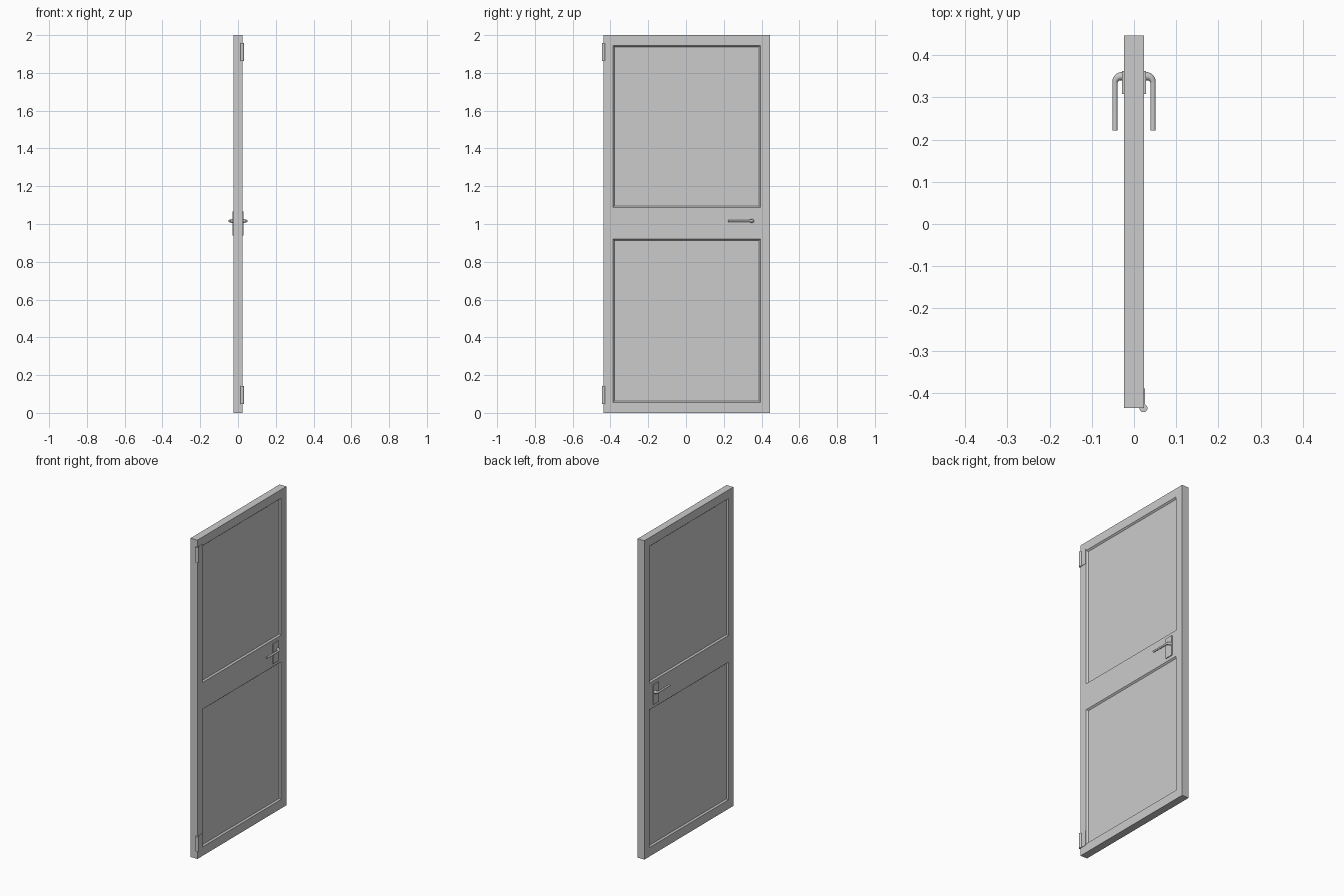
import bpy, bmesh, math
from mathutils import Vector

if "Cube" in bpy.data.objects:
    bpy.data.objects.remove(bpy.data.objects["Cube"])


def finish(bm, name):
    bmesh.ops.recalc_face_normals(bm, faces=bm.faces)
    me = bpy.data.meshes.new(name)
    bm.to_mesh(me)
    bm.free()
    ob = bpy.data.objects.new(name, me)
    bpy.context.collection.objects.link(ob)
    return ob


def box_bm(lo, hi):
    bm = bmesh.new()
    bmesh.ops.create_cube(bm, size=1)
    for v in bm.verts:
        v.co = Vector([(a + b) / 2 + c * (b - a) for a, b, c in zip(lo, hi, v.co)])
    return bm


def smooth(ob, angle=35):
    bpy.ops.object.select_all(action='DESELECT')
    ob.select_set(True)
    bpy.context.view_layer.objects.active = ob
    bpy.ops.object.shade_smooth_by_angle(angle=math.radians(angle))


T = 0.0235                       # half thickness of the leaf
PANEL_Y = (-0.387, 0.394)
PANELS_Z = [(0.056, 0.92), (1.087, 1.946)]

# Door leaf: slab cut into a grid, panel fields inset on both sides
bm = box_bm((-T, -0.436, 0), (T, 0.446, 2))
cuts = [((0, y, 0), (0, 1, 0)) for y in PANEL_Y]
cuts += [((0, 0, z), (0, 0, 1)) for pair in PANELS_Z for z in pair]
for co, no in cuts:
    bmesh.ops.bisect_plane(bm, geom=bm.verts[:] + bm.edges[:] + bm.faces[:],
                           plane_co=co, plane_no=no)
bmesh.ops.recalc_face_normals(bm, faces=bm.faces)
fields = []
for f in bm.faces:
    c = f.calc_center_median()
    if abs(f.normal.x) > 0.9 and PANEL_Y[0] < c.y < PANEL_Y[1] \
            and any(a < c.z < b for a, b in PANELS_Z):
        fields.append(f)
bmesh.ops.inset_individual(bm, faces=fields, thickness=0.011, depth=-0.009)
finish(bm, "door_leaf")

# Handles on both faces: back plate and bent lever
for side, s in (("right", 1), ("left", -1)):
    xs = sorted((s * (T - 0.002), s * 0.029))
    finish(box_bm((xs[0], 0.308, 0.94), (xs[1], 0.362, 1.066)), "handle_plate_" + side)

    # path of the lever: stem, quarter bend, straight grip (x, y, radius)
    R = 0.015
    path = [(0.026, 0.350, 0.0105), (0.030, 0.350, 0.0100)]
    for i in range(1, 9):
        a = math.pi / 2 * i / 8
        path.append((0.030 + R * math.sin(a), 0.350 - R * (1 - math.cos(a)),
                     0.0100 - 0.0038 * i / 8))
    path.append((0.045, 0.222, 0.006))
    cu = bpy.data.curves.new("lever_path", 'CURVE')
    cu.dimensions = '3D'
    cu.bevel_depth = 1.0
    cu.bevel_resolution = 4
    cu.use_fill_caps = True
    sp = cu.splines.new('POLY')
    sp.points.add(len(path) - 1)
    for p, (x, y, r) in zip(sp.points, path):
        p.co = (s * x, y, 1.016, 1)
        p.radius = r
    tmp = bpy.data.objects.new("lever_path", cu)
    bpy.context.collection.objects.link(tmp)
    dg = bpy.context.evaluated_depsgraph_get()
    me = bpy.data.meshes.new_from_object(tmp.evaluated_get(dg))
    bpy.data.objects.remove(tmp)
    lever = bpy.data.objects.new("handle_lever_" + side, me)
    bpy.context.collection.objects.link(lever)
    smooth(lever, 45)

# Hinges: thin leaf on the face and a round knuckle at the edge
for name, z0, z1 in (("lower", 0.048, 0.143), ("upper", 1.862, 1.957)):
    finish(box_bm((T - 0.003, -0.436, z0), (T + 0.002, -0.39, z1)), "hinge_leaf_" + name)
    bm = bmesh.new()
    bmesh.ops.create_cone(bm, cap_ends=True, segments=24, radius1=0.0095,
                          radius2=0.0095, depth=z1 - z0)
    bmesh.ops.translate(bm, verts=bm.verts, vec=(0.0225, -0.4365, (z0 + z1) / 2))
    smooth(finish(bm, "hinge_knuckle_" + name))
